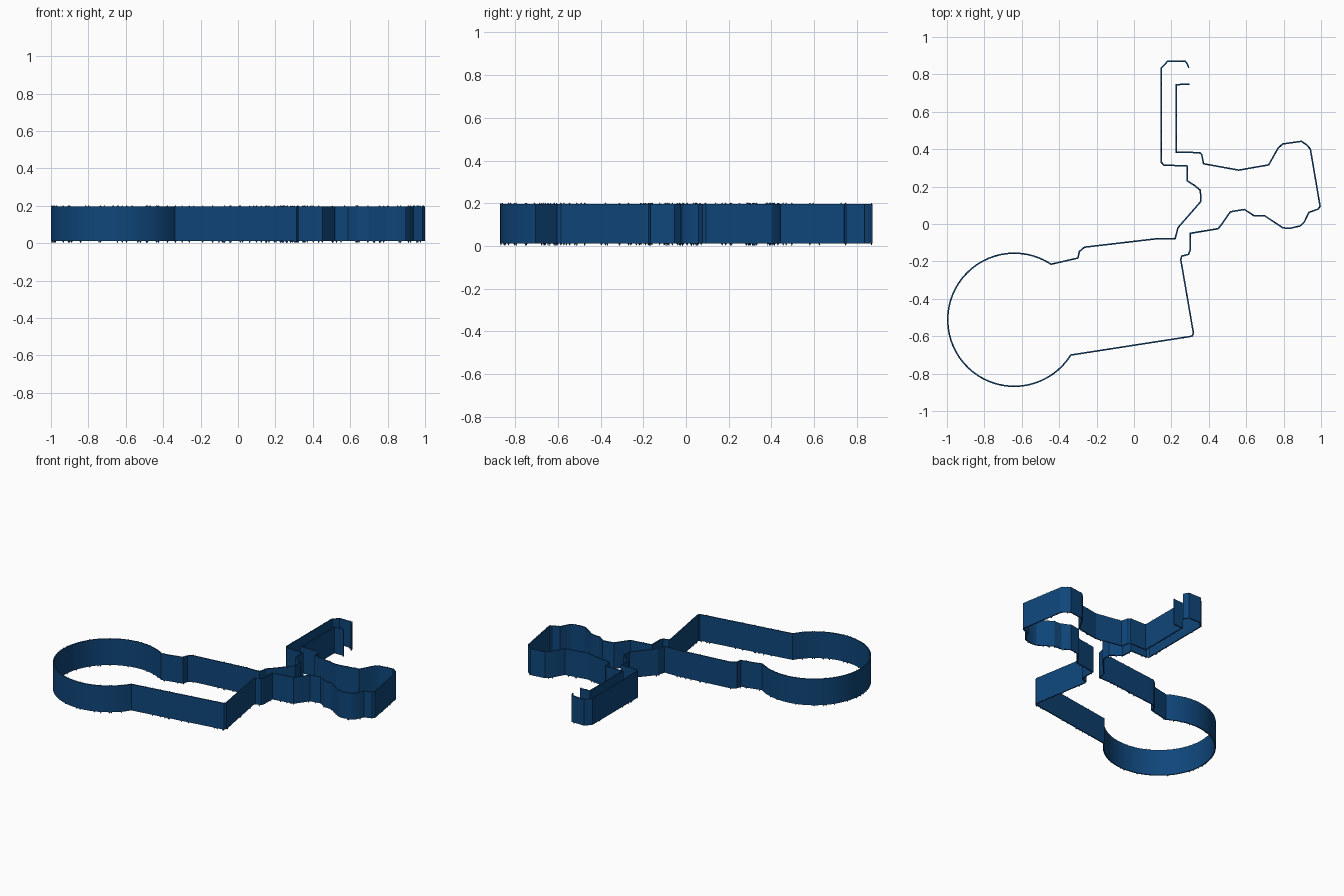
import bpy, bmesh, math, random
from mathutils import Vector

if "Cube" in bpy.data.objects:
    bpy.data.objects.remove(bpy.data.objects["Cube"])

random.seed(4)
Z0, Z1 = 0.012, 0.196
THICK = 0.008

mat = bpy.data.materials.new("blue")
mat.diffuse_color = (0.0048, 0.061, 0.195, 1)
mat.use_nodes = True
mat.node_tree.nodes["Principled BSDF"].inputs["Base Color"].default_value = mat.diffuse_color

# Plan outline: hook and neck down to the round end
upper = [(.293, .835), (.285, .855), (.275, .869), (.18, .871), (.162, .85), (.146, .835),
         (.146, .33), (.16, .315), (.286, .31), (.286, .23), (.325, .205), (.355, .18),
         (.357, .12), (.235, -.02), (.22, -.078), (.12, -.079), (-.265, -.124),
         (-.292, -.147), (-.3, -.182)]
# Round end
C, R = Vector((-.64, -.512)), .356
a0, a1, n = math.radians(56.5), math.radians(328), 48
arc = [(C.x + R * math.cos(a0 + (a1 - a0) * i / n),
        C.y + R * math.sin(a0 + (a1 - a0) * i / n)) for i in range(n + 1)]
# Back along the handle, around the head and up to the hook
lower = [(.31, -.6), (.318, -.585), (.25, -.19), (.255, -.172), (.292, -.162), (.3, -.14),
         (.3, -.05), (.45, -.025), (.47, 0), (.515, .065), (.59, .078), (.64, .045),
         (.7, .043), (.795, -.02), (.83, -.024), (.89, -.01), (.91, .01), (.935, .062),
         (.985, .08), (.995, .095), (.943, .4), (.925, .422), (.895, .442), (.795, .428),
         (.77, .405), (.72, .316), (.56, .288), (.372, .322), (.362, .372), (.35, .382),
         (.225, .383), (.225, .745), (.297, .748)]
path = [Vector(p) for p in upper + arc + lower]

# Thin wall: a box section swept along the plan with mitred corners
bm = bmesh.new()
rings = []
for i, p in enumerate(path):
    d0 = (p - path[max(i - 1, 0)]).normalized()
    d1 = (path[min(i + 1, len(path) - 1)] - p).normalized()
    d = (d0 + d1).normalized()
    side = Vector((-d.y, d.x)) * THICK / 2
    if 0 < i < len(path) - 1:
        side /= max(d.dot(d1), .5)
    rings.append([bm.verts.new((*(p + side * s), z))
                  for s, z in ((-1, Z0), (1, Z0), (1, Z1), (-1, Z1))])
for a, b in zip(rings, rings[1:]):
    for k in range(4):
        bm.faces.new((a[k], a[(k + 1) % 4], b[(k + 1) % 4], b[k]))
bm.faces.new(rings[0])
bm.faces.new(rings[-1][::-1])
bmesh.ops.recalc_face_normals(bm, faces=bm.faces)
me = bpy.data.meshes.new("outline_wall")
bm.to_mesh(me)
bm.free()
wall = bpy.data.objects.new("outline_wall", me)
bpy.context.collection.objects.link(wall)
me.materials.append(mat)
bpy.context.view_layer.objects.active = wall
wall.select_set(True)
bpy.ops.object.shade_smooth_by_angle(angle=math.radians(20))

# Small ragged burrs along the top and bottom rims
bm = bmesh.new()
for a, b in zip(path, path[1:]):
    length = (b - a).length
    for _ in range(int(length / .05 + random.random())):
        p = a.lerp(b, random.random())
        t = (b - a).normalized() * .005
        s = Vector((-t.y, t.x)) * .6
        for z, tip in ((Z1, .203), (Z0, 0.0)):
            if random.random() < .7:
                base = [bm.verts.new((*(p + q), z)) for q in (-t - s, t - s, t + s, -t + s)]
                top = bm.verts.new((*p, tip))
                for k in range(4):
                    bm.faces.new((base[k], base[(k + 1) % 4], top))
                bm.faces.new(base[::-1])
bmesh.ops.recalc_face_normals(bm, faces=bm.faces)
me = bpy.data.meshes.new("rim_burrs")
bm.to_mesh(me)
bm.free()
me.materials.append(mat)
bpy.context.collection.objects.link(bpy.data.objects.new("rim_burrs", me))
